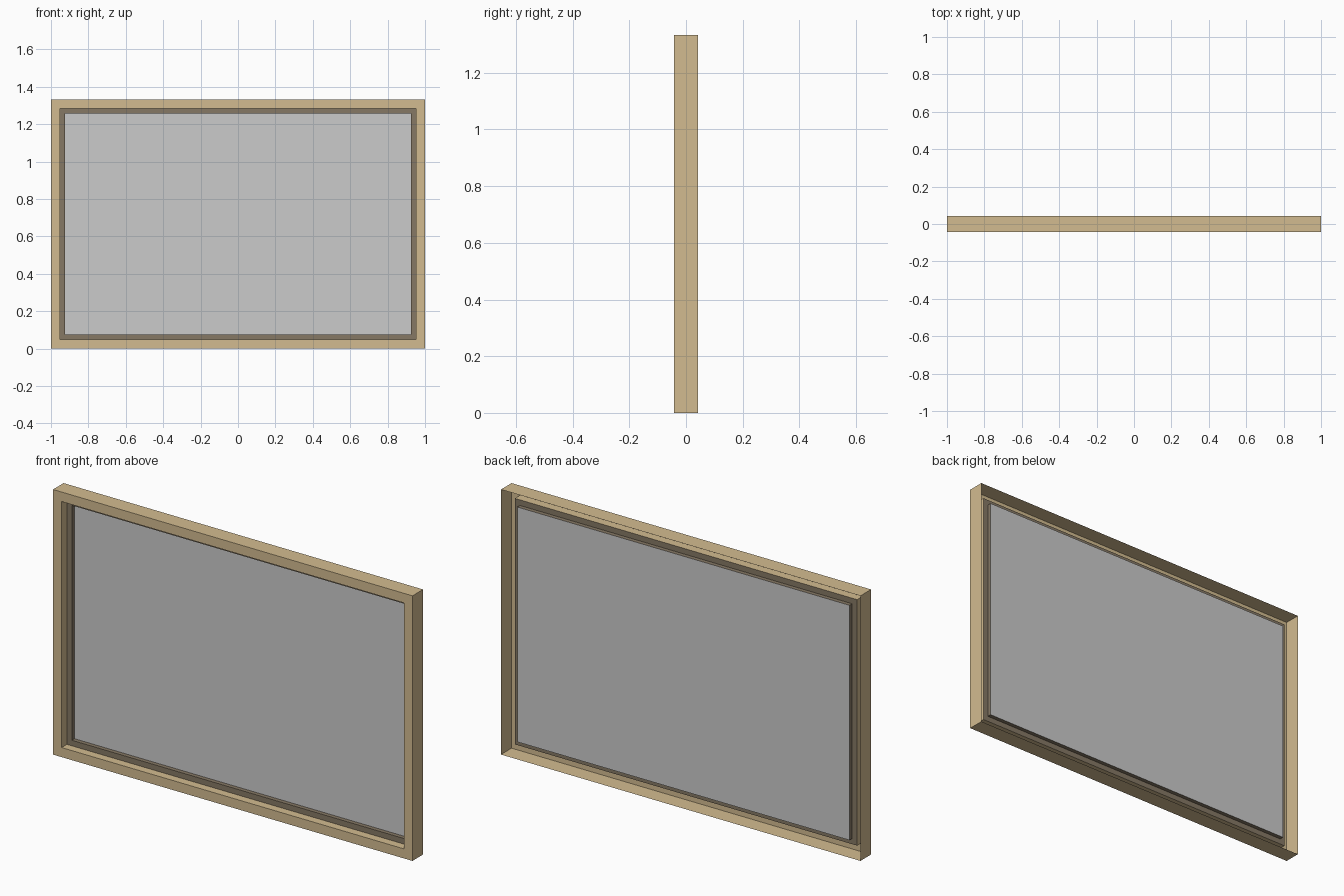
import bpy, bmesh

if "Cube" in bpy.data.objects:
    bpy.data.objects.remove(bpy.data.objects["Cube"])

W, H = 1.0, 1.333      # half width, height
D = 0.042              # half depth
RAIL, TRIM = 0.048, 0.076   # insets of wood rail and dark trim
TRIM_Y, PANE_Y = 0.0, 0.021


def material(name, rgb):
    m = bpy.data.materials.new(name)
    m.diffuse_color = (*rgb, 1.0)
    m.use_nodes = True
    m.node_tree.nodes["Principled BSDF"].inputs["Base Color"].default_value = m.diffuse_color
    return m


def ring(bm, inset, y):
    x, z0, z1 = W - inset, inset, H - inset
    return [bm.verts.new(p) for p in ((-x, y, z0), (x, y, z0), (x, y, z1), (-x, y, z1))]


def stepped_rings(name, profile, mat=None, cap=False):
    """Sweep an open (inset, y) profile around the rectangle; optionally fill the last ring."""
    bm = bmesh.new()
    rings = [ring(bm, *p) for p in profile]
    for a, b in zip(rings, rings[1:]):
        for i in range(4):
            j = (i + 1) % 4
            bm.faces.new((a[i], a[j], b[j], b[i]))
    if cap:
        bm.faces.new(rings[-1])
    me = bpy.data.meshes.new(name)
    bm.to_mesh(me)
    bm.free()
    if mat:
        me.materials.append(mat)
    ob = bpy.data.objects.new(name, me)
    bpy.context.collection.objects.link(ob)
    return ob


wood = material("wood", (0.65, 0.50, 0.28))
dark = material("dark_trim", (0.24, 0.19, 0.13))

# Wooden frame: thin shell, open at the back
stepped_rings("wood_frame", [(0, D), (0, -D), (RAIL, -D), (RAIL, TRIM_Y)], wood)

# Dark recessed trim stepping back to the pane
stepped_rings("inner_trim", [(RAIL, TRIM_Y), (TRIM, TRIM_Y), (TRIM, PANE_Y)], dark)

# Flat grey pane
stepped_rings("pane", [(TRIM, PANE_Y)], cap=True)
